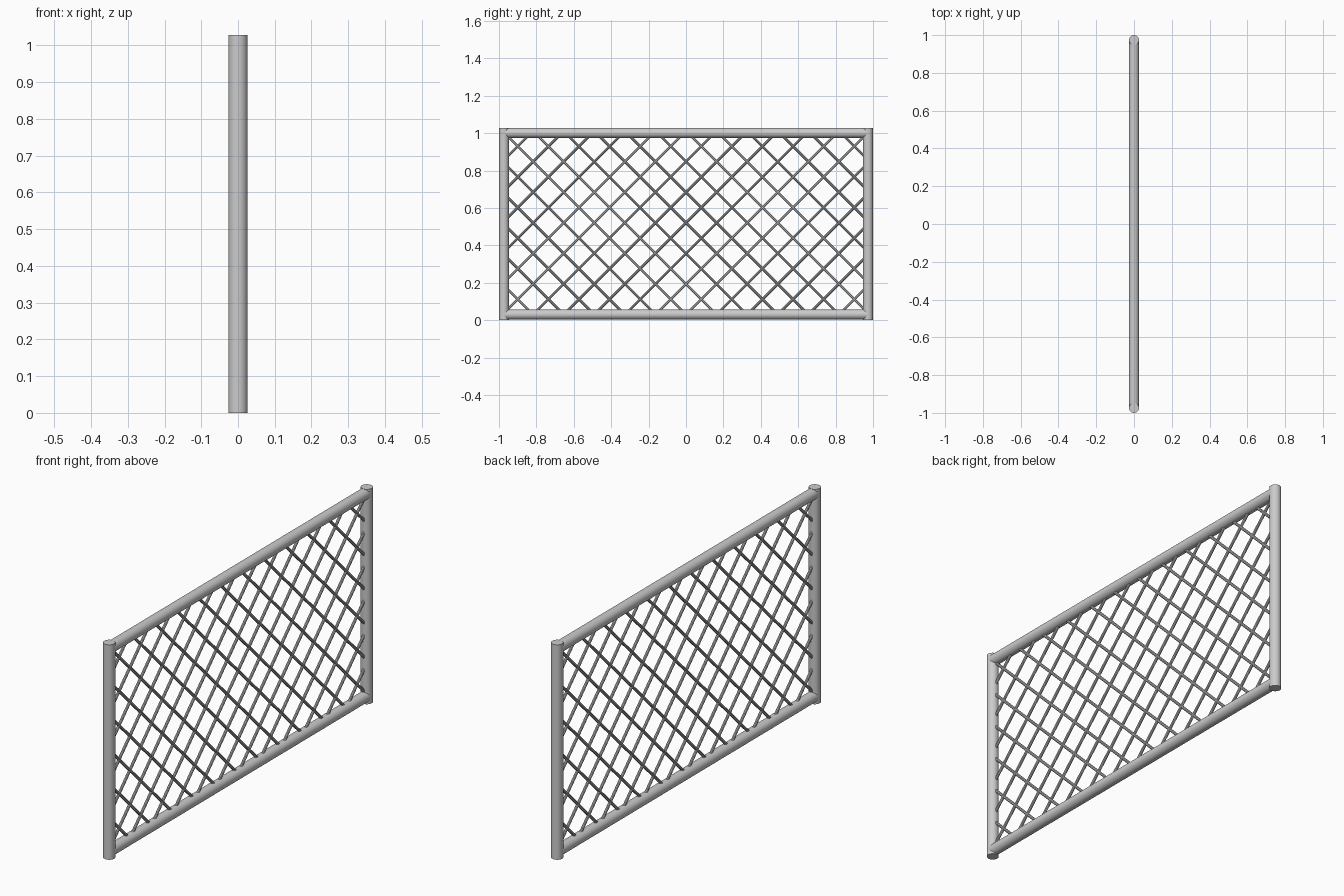
import bpy
from mathutils import Vector

if "Cube" in bpy.data.objects:
    bpy.data.objects.remove(bpy.data.objects["Cube"])

POST_Y, POST_R, HEIGHT = 0.9735, 0.0265, 1.028
RAIL_LOW, RAIL_HIGH = 0.03, 1.001
WIRE_R = 0.007
CELL = 0.1635                      # width and height of one mesh diamond
CROSS_Y, CROSS_Z = 0.0, 0.684      # one wire crossing near the middle


def rod(name, a, b, radius, sides):
    """Cylinder running from point a to point b."""
    a, b = Vector(a), Vector(b)
    d = b - a
    bpy.ops.mesh.primitive_cylinder_add(vertices=sides, radius=radius, depth=d.length,
                                        location=(a + b) / 2)
    ob = bpy.context.object
    ob.name = name
    ob.rotation_euler = d.to_track_quat('Z', 'Y').to_euler()
    bpy.ops.object.shade_smooth_by_angle()
    return ob


# End posts
for side, label in ((-1, "front"), (1, "back")):
    rod(label + "_post", (0, side * POST_Y, 0), (0, side * POST_Y, HEIGHT), POST_R, 32)

# Top and bottom rails
for z, label in ((RAIL_LOW, "bottom"), (RAIL_HIGH, "top")):
    rod(label + "_rail", (0, -POST_Y, z), (0, POST_Y, z), POST_R, 32)

# Diagonal wires in both directions, clipped to the frame
for slope, label in ((1, "rising"), (-1, "falling")):
    for k in range(-12, 13):
        z0 = CROSS_Z - slope * CROSS_Y + k * CELL
        ends = sorted(((RAIL_LOW - z0) / slope, (RAIL_HIGH - z0) / slope))
        y1, y2 = max(-POST_Y, ends[0]), min(POST_Y, ends[1])
        if y2 - y1 > 0.04:
            rod(label + "_wire", (0, y1, z0 + slope * y1), (0, y2, z0 + slope * y2), WIRE_R, 10)
